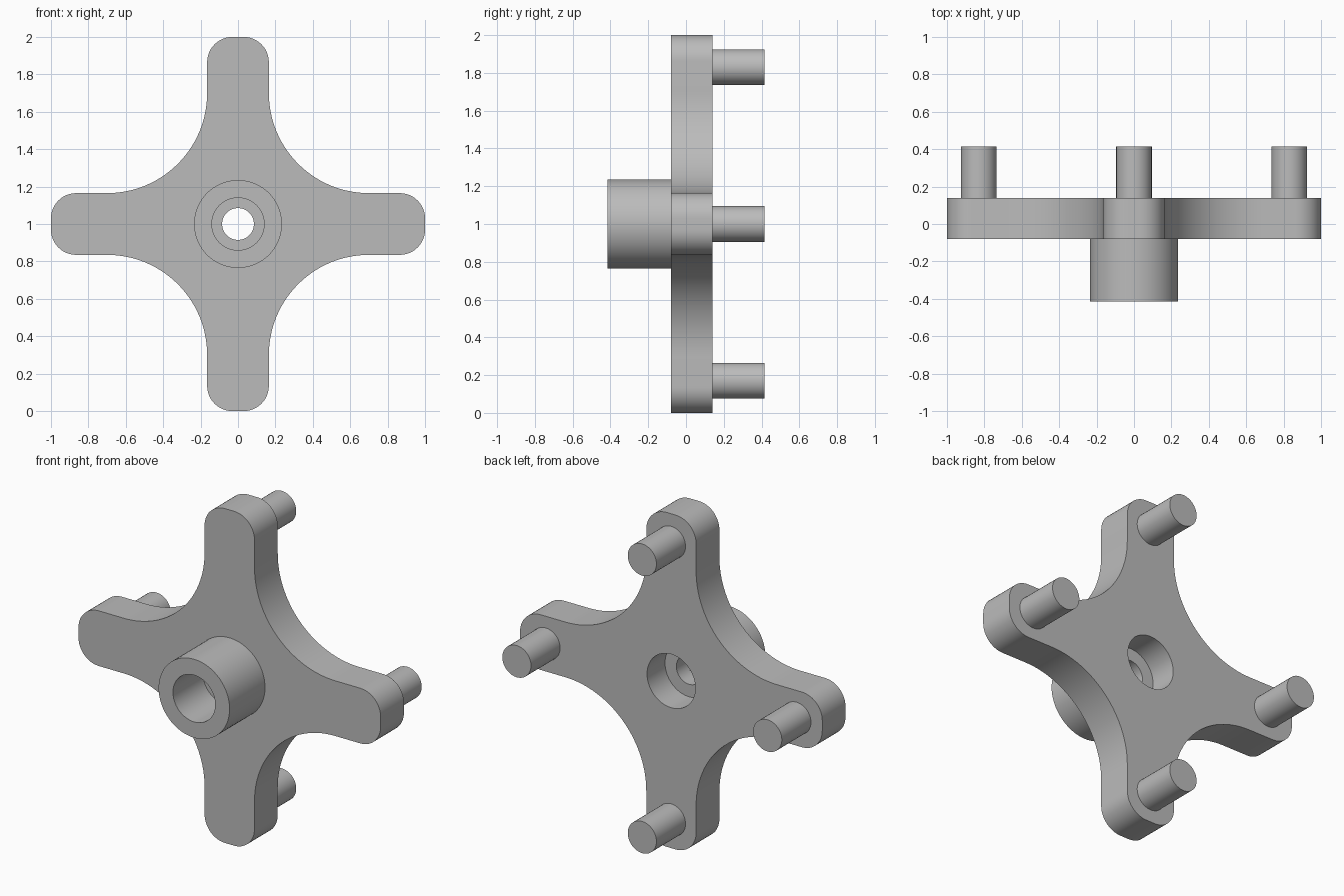
import bpy, bmesh
from math import cos, sin, pi, radians
from mathutils import Matrix, Vector

cube = bpy.data.objects.get("Cube")
if cube:
    bpy.data.objects.remove(cube, do_unlink=True)

grey = bpy.data.materials.new("plain grey")
grey.use_nodes = True
grey.diffuse_color = (0.5, 0.5, 0.5, 1)
grey.node_tree.nodes["Principled BSDF"].inputs["Base Color"].default_value = grey.diffuse_color

CENTRE = 1.0                 # height of the hub axis
FRONT, BACK = -0.08, 0.14    # plate faces
BORE = 0.16                  # rear recess radius


def finish(bm, name):
    """Turn a bmesh into a grey object with crisp edges."""
    bmesh.ops.recalc_face_normals(bm, faces=bm.faces)
    mesh = bpy.data.meshes.new(name)
    bm.to_mesh(mesh)
    bm.free()
    mesh.materials.append(grey)
    obj = bpy.data.objects.new(name, mesh)
    bpy.context.collection.objects.link(obj)
    bpy.ops.object.select_all(action='DESELECT')
    obj.select_set(True)
    bpy.context.view_layer.objects.active = obj
    bpy.ops.object.shade_smooth_by_angle(angle=radians(30))
    return obj


def arc(cx, cz, r, start, end, steps):
    angles = [start + (end - start) * i / steps for i in range(steps + 1)]
    return [(cx + r * cos(a), cz + r * sin(a)) for a in angles]


def loop(bm, points, y):
    """Closed edge loop in the x-z plane."""
    verts = [bm.verts.new((x, y, CENTRE + z)) for x, z in points]
    return [bm.edges.new((v, verts[i - 1])) for i, v in enumerate(verts)]


# Four-armed plate: one quarter of the outline, turned four times
HALF, CORNER, FILLET = 0.165, 0.135, 0.535
quarter = arc(1 - CORNER, HALF - CORNER, CORNER, 0, pi / 2, 12)
quarter += arc(HALF + FILLET, HALF + FILLET, FILLET, -pi / 2, -pi, 28)
quarter += arc(HALF - CORNER, 1 - CORNER, CORNER, 0, pi / 2, 12)
outline = []
for k in range(4):
    # Each quarter covers the two half arms on either side of one fillet
    c, s = cos(k * pi / 2), sin(k * pi / 2)
    outline += [(x * c - z * s, x * s + z * c) for x, z in quarter]

bm = bmesh.new()
edges = loop(bm, outline, FRONT) + loop(bm, arc(0, 0, BORE, 0, 2 * pi, 64)[:-1], FRONT)
bmesh.ops.triangle_fill(bm, use_beauty=True, edges=edges, normal=(0, -1, 0))
result = bmesh.ops.extrude_face_region(bm, geom=bm.faces[:], use_keep_orig=True)
moved = [g for g in result["geom"] if isinstance(g, bmesh.types.BMVert)]
bmesh.ops.translate(bm, verts=moved, vec=(0, BACK - FRONT, 0))
finish(bm, "cross_plate")

# Hub with a stepped bore: (radius, y) profile spun about the y axis
profile = [(0.235, FRONT), (0.235, -0.415), (0.14, -0.415), (0.14, -0.13),
           (0.085, -0.13), (0.085, -0.03), (BORE, -0.03), (BORE, FRONT)]
bm = bmesh.new()
verts = [bm.verts.new((r, y, CENTRE)) for r, y in profile]
ring = [bm.edges.new((v, verts[i - 1])) for i, v in enumerate(verts)]
bmesh.ops.spin(bm, geom=verts + ring, cent=(0, 0, CENTRE), axis=(0, 1, 0),
               angle=2 * pi, steps=64, use_merge=True)
bmesh.ops.remove_doubles(bm, verts=bm.verts, dist=0.0001)
finish(bm, "hub")

# Round pins on the back of each arm
PIN_TIP, PIN_OFFSET = 0.415, 0.83
for name, dx, dz in (("left", 1, 0), ("top", 0, 1), ("right", -1, 0), ("bottom", 0, -1)):
    bm = bmesh.new()
    place = Vector((dx * PIN_OFFSET, (BACK + PIN_TIP) / 2, CENTRE + dz * PIN_OFFSET))
    bmesh.ops.create_cone(bm, cap_ends=True, segments=40, radius1=0.095, radius2=0.095,
                          depth=PIN_TIP - BACK,
                          matrix=Matrix.Translation(place) @ Matrix.Rotation(pi / 2, 4, 'X'))
    finish(bm, name + "_pin")
